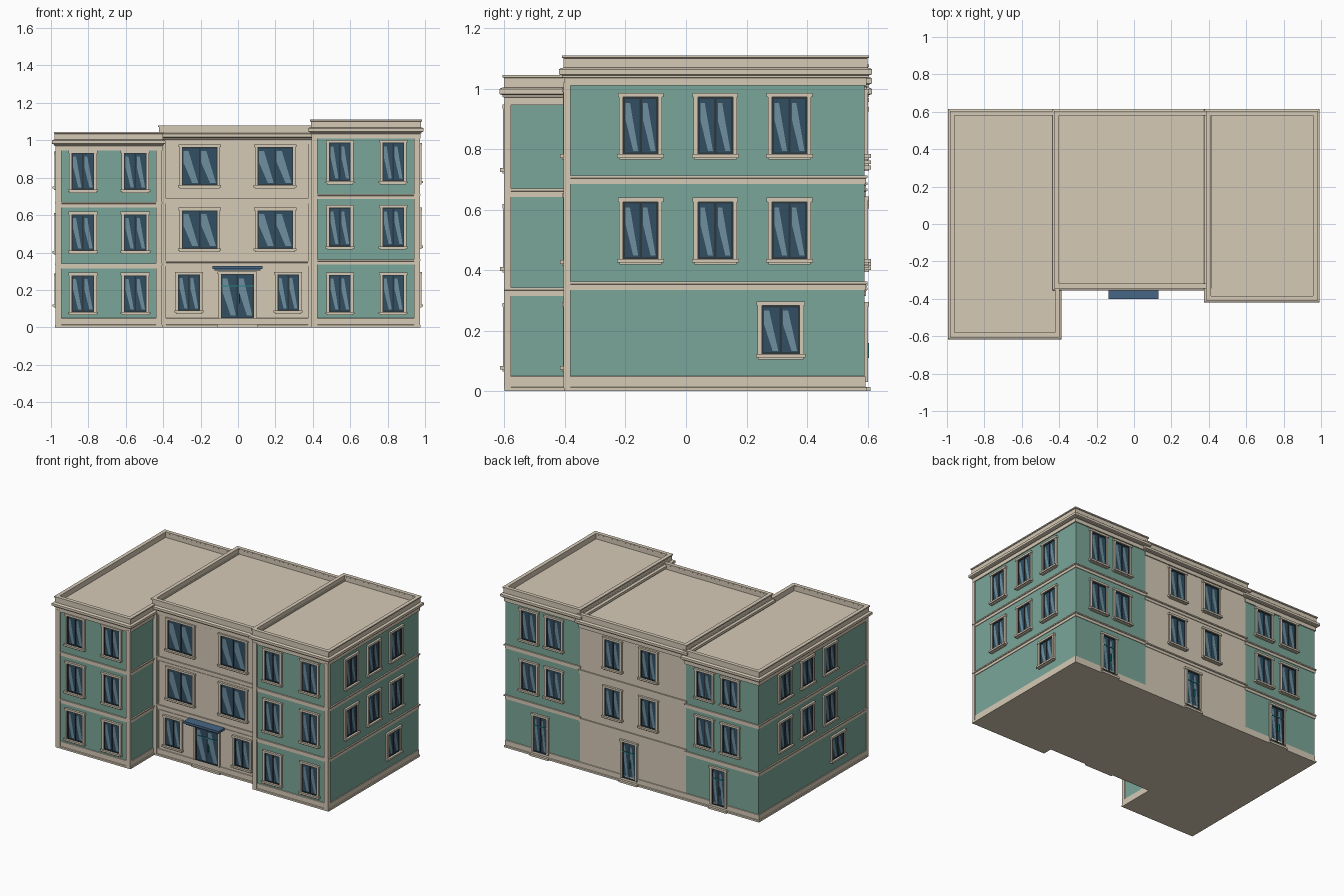
import bpy, bmesh
from math import pi
from mathutils import Matrix, Vector

if "Cube" in bpy.data.objects:
    bpy.data.objects.remove(bpy.data.objects["Cube"])


def mat(name, r, g, b):
    m = bpy.data.materials.new(name)
    m.diffuse_color = [(c / 255) ** 2.2 for c in (r, g, b)] + [1]
    m.use_nodes = True
    m.node_tree.nodes["Principled BSDF"].inputs["Base Color"].default_value = m.diffuse_color
    return m


TEAL = mat("teal_wall", 122, 165, 152)
CREAM = mat("cream_trim", 213, 201, 181)
GLASS = mat("glass", 52, 80, 98)
SHINE = mat("glass_reflection", 110, 141, 157)
DARK = mat("dark_frame", 48, 58, 64)
BLUE = mat("canopy_blue", 72, 102, 132)
HANDLE = mat("handle_teal", 40, 130, 130)

parts = {}


def part(name, material):
    if name not in parts:
        parts[name] = (bmesh.new(), material)
    return parts[name][0]


def box(name, material, lo, hi, m=Matrix()):
    bm = part(name, material)
    lo, hi = Vector(lo), Vector(hi)
    t = m @ Matrix.Translation((lo + hi) / 2) @ Matrix.Diagonal((*(hi - lo), 1))
    bmesh.ops.create_cube(bm, size=1, matrix=t)


def poly(name, material, pts, m):
    bm = part(name, material)
    bm.faces.new([bm.verts.new(m @ Vector(p)) for p in pts])


def loft(name, material, rect, profile, cap_top=False):
    """Sweep an (offset, z) profile round a rectangle."""
    bm = part(name, material)
    x0, x1, y0, y1 = rect
    rings = [[bm.verts.new(p) for p in ((x0 - o, y0 - o, z), (x1 + o, y0 - o, z),
                                        (x1 + o, y1 + o, z), (x0 - o, y1 + o, z))]
             for o, z in profile]
    for a, b in zip(rings, rings[1:]):
        for i in range(4):
            j = (i + 1) % 4
            bm.faces.new((a[i], a[j], b[j], b[i]))
    bm.faces.new(rings[0][::-1])
    if cap_top:
        bm.faces.new(rings[-1])


def place(side, along, wall):
    """Local frame on a wall: x along it, -y outward."""
    return {"front": Matrix.Translation((along, wall, 0)),
            "right": Matrix.Translation((wall, along, 0)) @ Matrix.Rotation(pi / 2, 4, 'Z'),
            "back": Matrix.Translation((along, wall, 0)) @ Matrix.Rotation(pi, 4, 'Z'),
            "left": Matrix.Translation((wall, along, 0)) @ Matrix.Rotation(-pi / 2, 4, 'Z')}[side]


def surround(m, w, z0, z1, t=0.014, d=0.012):
    h = w / 2
    for s in (-1, 1):
        a, b = sorted((s * h, s * (h + t)))
        box("window_trim", CREAM, (a, -d, z0), (b, 0.005, z1), m)
        a, b = sorted((s * h, s * (h - 0.006)))
        box("window_frames", DARK, (a, -0.007, z0), (b, 0.005, z1), m)
    box("window_trim", CREAM, (-h - t - 0.004, -d - 0.003, z1), (h + t + 0.004, 0.005, z1 + t), m)
    box("window_frames", DARK, (-h, -0.007, z1 - 0.006), (h, 0.005, z1), m)
    box("window_frames", DARK, (-h, -0.007, z0), (h, 0.005, z0 + 0.006), m)
    box("window_frames", DARK, (-0.004, -0.007, z0), (0.004, 0.005, z1), m)
    box("glass_panes", GLASS, (-h, -0.003, z0), (h, 0.003, z1), m)
    # slanted reflections, one per pane
    for c in (-h / 2, h / 2):
        q, dz, y = h / 2 - 0.008, z1 - z0, -0.0045
        poly("glass_reflections", SHINE, [(c - q, y, z1 - 0.1 * dz), (c - q, y, z0 + 0.6 * dz),
             (c + 0.2 * q, y, z0 + 0.06 * dz), (c + q, y, z0 + 0.06 * dz), (c - 0.3 * q, y, z1 - 0.1 * dz)], m)


def window(side, along, wall, w, z0, z1):
    m = place(side, along, wall)
    surround(m, w, z0, z1)
    h = w / 2 + 0.02
    box("window_sills", CREAM, (-h, -0.022, z0 - 0.012), (h, 0.005, z0), m)
    box("window_sills", CREAM, (-h + 0.008, -0.014, z0 - 0.018), (h - 0.008, 0.005, z0 - 0.012), m)


def door(side, along, wall, w, z0, z1):
    m = place(side, along, wall)
    surround(m, w, z0, z1)
    h = w / 2
    zb = z0 + (z1 - z0) * 0.72
    box("door_bars", HANDLE, (-h, -0.008, zb), (h, 0, zb + 0.006), m)
    box("door_bars", HANDLE, (0.008, -0.014, z0 + 0.08), (0.013, 0, z0 + 0.13), m)
    box("door_steps", CREAM, (-h - 0.02, -0.02, 0), (h + 0.02, 0.005, 0.014), m)


# name: x0, x1, y0, y1, top, band tops, wall material
BLOCKS = {
    "left_wing": (-0.97, -0.412, -0.592, 0.59, 1.045, (0.342, 0.67), TEAL),
    "middle": (-0.412, 0.40, -0.33, 0.59, 1.08, (0.355, 0.69), CREAM),
    "right_wing": (0.40, 0.968, -0.395, 0.59, 1.11, (0.363, 0.713), TEAL)}

for name, (x0, x1, y0, y1, top, bands, wall) in BLOCKS.items():
    rect = (x0, x1, y0, y1)
    # walls, plinth and string courses
    box(name + "_walls", wall, (x0, y0, 0.005), (x1, y1, top - 0.06))
    loft(name + "_plinth", CREAM, rect, [(0.004, 0), (0.008, 0.0), (0.008, 0.012), (0.003, 0.014),
                                         (0.003, 0.048), (0, 0.05)], True)
    for z in bands:
        loft(name + "_bands", CREAM, rect, [(0, z - 0.028), (0.004, z - 0.028), (0.004, z - 0.01),
                                            (0.009, z - 0.008), (0.009, z), (0, z)], True)
    # frieze, cornice, parapet and sunken roof in one sweep
    c = top - 0.075
    loft(name + "_cornice_and_roof", CREAM, rect,
         [(0, top - 0.1), (0.007, top - 0.1), (0.007, c), (0.014, c + 0.002), (0.014, c + 0.008),
          (0.025, c + 0.012), (0.025, c + 0.028), (0.02, c + 0.032), (0.01, c + 0.034),
          (0.01, top - 0.01), (0.015, top - 0.008), (0.015, top), (-0.011, top),
          (-0.011, top - 0.008), (-0.008, top - 0.01), (-0.008, top - 0.04)], True)
    # corner pilasters on the front
    for a, b in ((x0 - 0.006, x0 + 0.026), (x1 - 0.026, x1 + 0.006)):
        box(name + "_pilasters", CREAM, (a, y0 - 0.009, 0.01), (b, y0 + 0.014, top - 0.09))

# raised panel mouldings on the middle front
for z0, z1 in ((0.055, 0.322), (0.36, 0.66), (0.695, 0.98)):
    for a, b in (((-0.38, z1 - 0.005), (0.37, z1)), ((-0.38, z0), (-0.374, z1)), ((0.364, z0), (0.37, z1))):
        box("front_panel_moulding", CREAM, (a[0], -0.334, a[1]), (b[0], -0.328, b[1]))

# front windows
for z0, z1 in ((0.083, 0.278), (0.41, 0.604), (0.737, 0.933)):
    for x in (-0.829, -0.549):
        window("front", x, -0.592, 0.12, z0, z1)
for z0, z1 in ((0.083, 0.28), (0.433, 0.64), (0.783, 0.988)):
    for x in (0.545, 0.83):
        window("front", x, -0.395, 0.115, z0, z1)
for s in (-1, 1):
    for z0, z1 in ((0.422, 0.626), (0.76, 0.963)):
        window("front", s * 0.202 - 0.003, -0.33, 0.19, z0, z1)
    window("front", s * 0.265 + 0.003, -0.33, 0.115, 0.09, 0.283)

# entrance with canopy
door("front", -0.003, -0.33, 0.175, 0.048, 0.285)
box("entrance_canopy", BLUE, (-0.137, -0.4, 0.312), (0.131, -0.325, 0.328))
box("entrance_canopy", BLUE, (-0.125, -0.39, 0.303), (0.119, -0.325, 0.312))

# side windows
for y in (-0.15, 0.097, 0.342):
    for z0, z1 in ((0.437, 0.626), (0.783, 0.972)):
        window("right", y, 0.968, 0.115, z0, z1)
        window("left", y - 0.035, -0.97, 0.115, z0 - 0.03, z1 - 0.03 if z0 < 0.7 else 0.925)
window("right", 0.313, 0.968, 0.125, 0.123, 0.283)
window("left", -0.27, -0.97, 0.125, 0.123, 0.275)

# rear windows and doors
for xs, rows in (((-0.756, -0.558), ((0.412, 0.604), (0.745, 0.925))),
                 ((-0.13, 0.145), ((0.426, 0.62), (0.762, 0.955))),
                 ((0.595, 0.786), ((0.437, 0.63), (0.783, 0.985)))):
    for x in xs:
        for z0, z1 in rows:
            window("back", x, 0.59, 0.115, z0, z1)
for x in (-0.665, 0.02, 0.70):
    door("back", x, 0.59, 0.1, 0.03, 0.28)

# turn every collected part into an object
for name, (bm, material) in parts.items():
    if name != "glass_reflections":
        bmesh.ops.recalc_face_normals(bm, faces=bm.faces)
    me = bpy.data.meshes.new(name)
    bm.to_mesh(me)
    bm.free()
    me.materials.append(material)
    bpy.context.collection.objects.link(bpy.data.objects.new(name, me))
